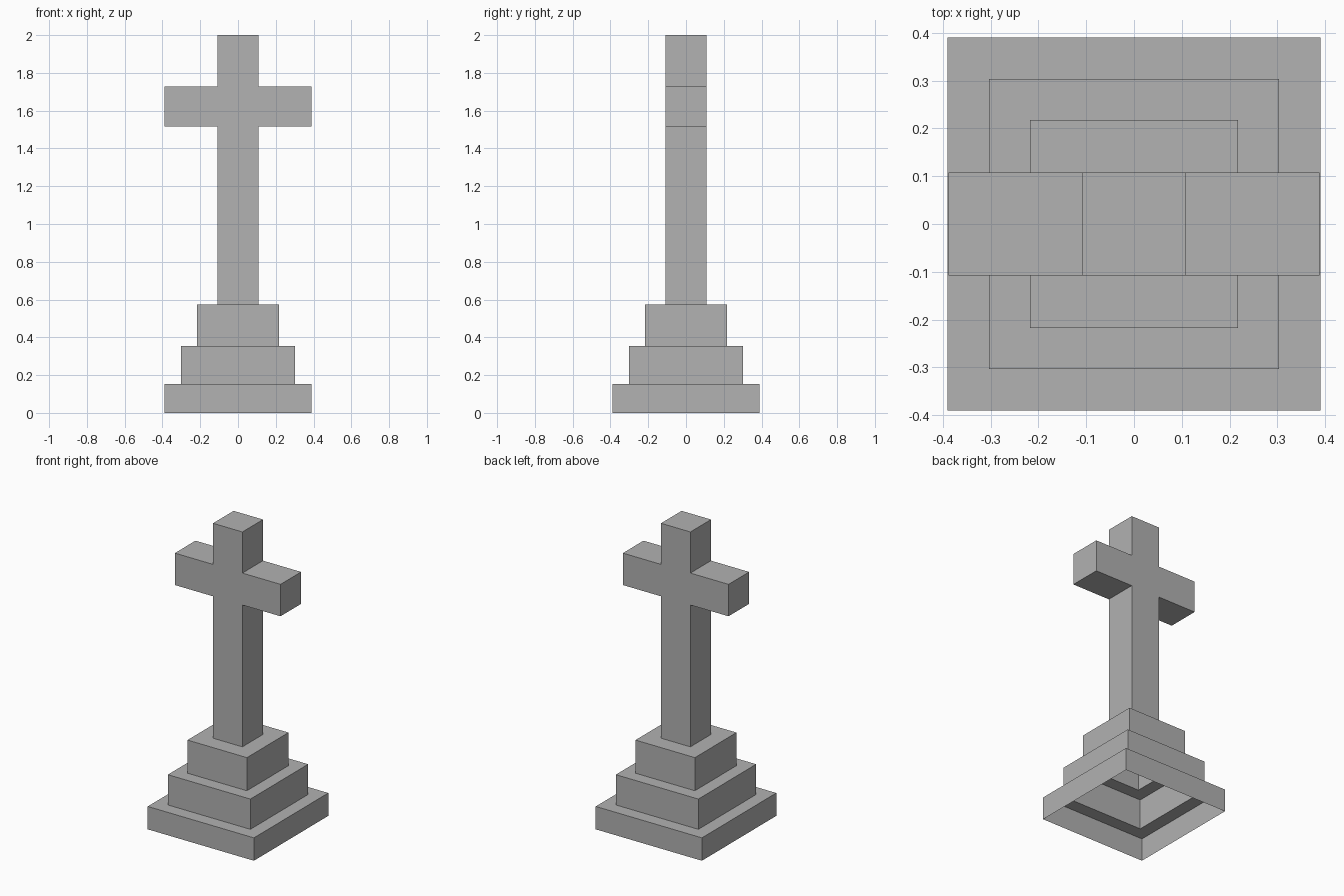
import bpy
import bmesh
from mathutils import Vector

if "Cube" in bpy.data.objects:
    bpy.data.objects.remove(bpy.data.objects["Cube"], do_unlink=True)

# Stone material
stone = bpy.data.materials.new("grey_stone")
stone.use_nodes = True
colour = (0.445, 0.445, 0.445, 1)
stone.diffuse_color = colour
stone.node_tree.nodes["Principled BSDF"].inputs["Base Color"].default_value = colour

BASE, MIDDLE, UPPER, SHAFT, ARM = 0.39, 0.303, 0.218, 0.108, 0.388
ARM_LOW, ARM_HIGH = 1.515, 1.727

# Half width and height of each square ring, from the open underside to the top
profile = [(BASE, 0), (BASE, 0.152), (MIDDLE, 0.152), (MIDDLE, 0.353),
           (UPPER, 0.353), (UPPER, 0.573), (SHAFT, 0.573),
           (SHAFT, ARM_LOW), (SHAFT, ARM_HIGH), (SHAFT, 2)]
corners = [(-1, -1), (1, -1), (1, 1), (-1, 1)]

# Hollow stepped plinth and shaft
bm = bmesh.new()
rings = [[bm.verts.new((sx * half, sy * half, z)) for sx, sy in corners]
         for half, z in profile]
for low, high in zip(rings, rings[1:]):
    for i in range(4):
        j = (i + 1) % 4
        bm.faces.new((low[i], low[j], high[j], high[i]))
bm.faces.new(rings[-1])
bm.normal_update()

# Arms drawn out of the sides of the shaft
sides = [f for f in bm.faces if abs(f.normal.x) > 0.9
         and ARM_LOW < f.calc_center_median().z < ARM_HIGH]
for face in sides:
    outward = Vector((face.normal.x, 0, 0)).normalized()
    result = bmesh.ops.extrude_discrete_faces(bm, faces=[face])
    bmesh.ops.translate(bm, verts=result["faces"][0].verts[:],
                        vec=outward * (ARM - SHAFT))

mesh = bpy.data.meshes.new("stone_cross")
bm.to_mesh(mesh)
bm.free()
mesh.materials.append(stone)
cross = bpy.data.objects.new("stone_cross", mesh)
bpy.context.collection.objects.link(cross)
